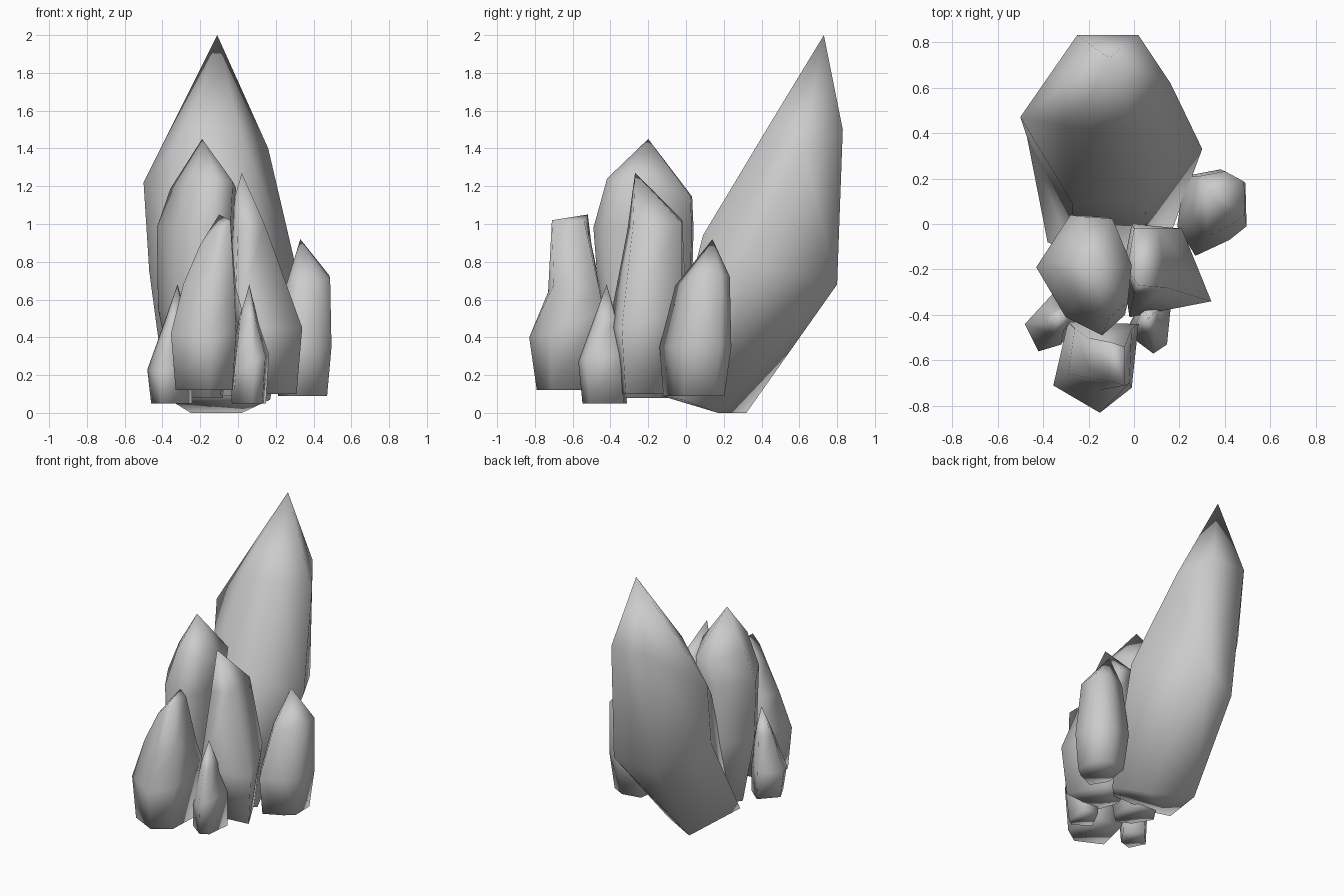
import bpy, bmesh


def crystal(name, rings, tip):
    """Loft rings of points bottom to top, close with a base cap and a pointed tip."""
    bm = bmesh.new()
    loops = [[bm.verts.new(p) for p in ring] for ring in rings]
    top = bm.verts.new(tip)
    n = len(loops[0])
    bm.faces.new(loops[0])
    for i in range(n):
        j = (i + 1) % n
        for a, b in zip(loops, loops[1:]):
            bm.faces.new((a[i], a[j], b[j], b[i]))
        bm.faces.new((loops[-1][i], loops[-1][j], top))
    bmesh.ops.recalc_face_normals(bm, faces=bm.faces)
    for f in bm.faces:
        f.smooth = True
    mesh = bpy.data.meshes.new(name)
    bm.to_mesh(mesh)
    bm.free()
    bpy.context.collection.objects.link(bpy.data.objects.new(name, mesh))


def shard(name, outline, levels, tip):
    """Outline is the plan around its centre; levels are (cx, cy, z, scale, tilt x, tilt y)."""
    rings = [[(cx + s * x, cy + s * y, z + tx * x + ty * y) for x, y in outline]
             for cx, cy, z, s, tx, ty in levels]
    crystal(name, rings, tip)


# Big leaning crystal at the back
crystal("main_crystal", [
    [(-.25, .32, 0), (.02, .17, 0), (.17, -.02, .07), (.06, -.13, .09), (-.27, -.13, .09), (-.38, -.08, .08)],
    [(-.25, .70, .60), (.02, .80, .68), (.30, .33, .80), (.05, .09, .94), (-.27, .09, .94), (-.47, .38, .75)],
    [(-.25, .83, 1.5), (.02, .83, 1.5), (.16, .62, 1.4), (.01, .42, 1.49), (-.26, .42, 1.49), (-.50, .47, 1.22)],
], (-.11, .73, 2))

# Tall upright crystal in the middle
shard("middle_crystal",
      [(-.06, .25), (.10, .24), (.20, 0), (.18, -.19), (.08, -.28), (-.08, -.20), (-.21, .02)],
      [(-.20, -.20, .08, .60, 0, 0), (-.23, -.20, .55, .92, 0, 0),
       (-.22, -.21, .98, 1, 0, 0), (-.18, -.18, 1.19, .85, 0, -.18)],
      (-.19, -.20, 1.45))

# Faceted crystal on the right of centre
crystal("right_center_crystal", [
    [(.31, -.32, .10), (.17, -.06, .10), (.02, -.06, .10), (-.03, -.2, .10), (.02, -.35, .10)],
    [(.34, -.34, .45), (.21, -.02, .55), (-.01, 0, .6), (-.05, -.2, .5), (-.02, -.41, .45)],
    [(.14, -.28, 1.0), (.11, -.02, 1.0), (0, -.02, 1.02), (-.03, -.2, 1.1), (.0, -.31, .97)],
], (.02, -.27, 1.27))

# Chisel-topped crystal at the front
crystal("front_crystal", [
    [(-.33, -.70, .12), (-.15, -.79, .12), (-.03, -.71, .12), (-.02, -.46, .12), (-.27, -.45, .12)],
    [(-.355, -.71, .42), (-.15, -.83, .40), (-.01, -.72, .42), (.02, -.44, .55), (-.29, -.43, .45)],
    [(-.29, -.66, .68), (-.15, -.73, .64), (-.02, -.70, .68), (-.01, -.46, .66), (-.26, -.46, .70)],
    [(-.20, -.63, .89), (-.11, -.69, .97), (-.04, -.71, 1.02), (-.04, -.54, 1.02), (-.20, -.50, .89)],
], (-.10, -.52, 1.05))

# Short crystal at the far right
shard("far_right_crystal",
      [(-.12, .15), (.04, .18), (.15, .12), (.155, -.07), (.08, -.13), (-.07, -.20), (-.15, -.07)],
      [(.34, .05, .09, .85, 0, 0), (.34, .06, .35, 1, 0, 0), (.37, .095, .70, .76, .1, .1)],
      (.33, .14, .92))

# Two small shards at the foot
shard("left_foot_crystal",
      [(-.10, -.01), (-.04, -.13), (.06, -.10), (.14, .02), (.02, .12)],
      [(-.37, -.42, .05, .9, 0, 0), (-.38, -.43, .23, 1, 0, .1), (-.34, -.42, .48, .5, 0, 0)],
      (-.32, -.41, .68))
shard("right_foot_crystal",
      [(-.12, -.03), (0, -.12), (.06, -.08), (.08, .12), (-.04, .13)],
      [(.075, -.44, .05, .9, 0, 0), (.085, -.45, .27, 1, .5, 0), (.065, -.43, .49, .5, 0, 0)],
      (.06, -.42, .68))
